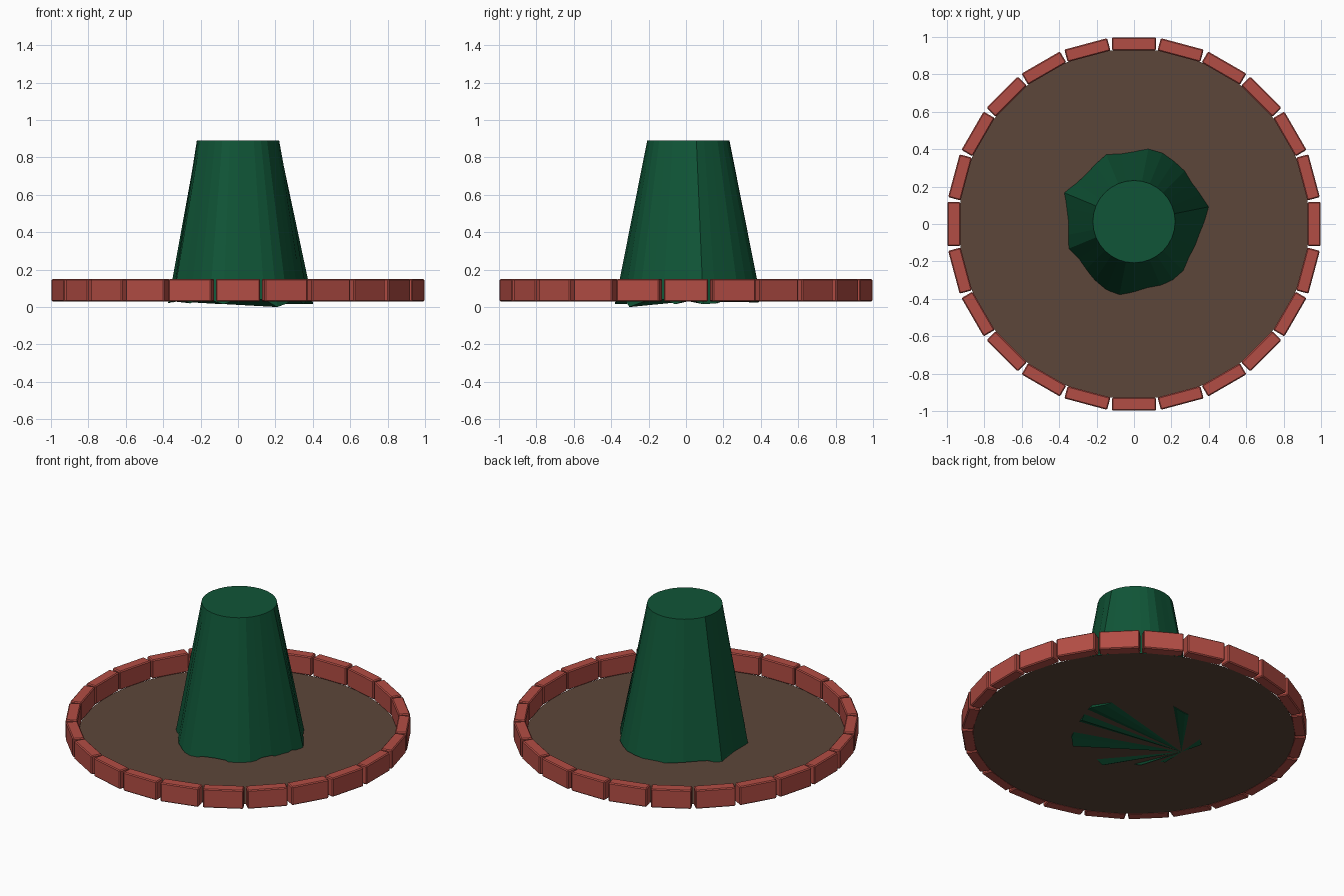
import bpy, bmesh
from math import cos, sin, pi
from mathutils import Matrix, Vector

if "Cube" in bpy.data.objects:
    bpy.data.objects.remove(bpy.data.objects["Cube"])


def material(name, rgb):
    m = bpy.data.materials.new(name)
    m.use_nodes = True
    m.diffuse_color = (*rgb, 1)
    bsdf = next(n for n in m.node_tree.nodes if n.type == 'BSDF_PRINCIPLED')
    bsdf.inputs["Base Color"].default_value = (*rgb, 1)
    return m


def add_object(name, bm, mat):
    me = bpy.data.meshes.new(name)
    bm.normal_update()
    bm.to_mesh(me)
    bm.free()
    me.materials.append(mat)
    ob = bpy.data.objects.new(name, me)
    bpy.context.collection.objects.link(ob)
    return ob


brick_red = material("brick red", (0.45, 0.074, 0.058))
soil_brown = material("soil brown", (0.107, 0.061, 0.041))
leaf_green = material("leaf green", (0.005, 0.091, 0.038))

# Soil disc
bm = bmesh.new()
bmesh.ops.create_circle(bm, cap_ends=True, segments=48, radius=0.936,
                        matrix=Matrix.Translation((0, 0, 0.031)))
add_object("soil", bm, soil_brown)

# Ring of bevelled bricks
BRICKS = 24
for i in range(BRICKS):
    bm = bmesh.new()
    bmesh.ops.create_cube(bm, size=1)
    bmesh.ops.scale(bm, vec=(0.069, 0.237, 0.12), verts=bm.verts)
    bmesh.ops.bevel(bm, geom=bm.edges[:], offset=0.006, segments=1, affect='EDGES')
    brick = add_object(f"brick_{i + 1}", bm, brick_red)
    brick.matrix_world = (Matrix.Rotation(2 * pi * i / BRICKS, 4, 'Z')
                          @ Matrix.Translation((0.9625, 0, 0.09)))

# Tapered bush with a ragged lower rim
rim_radii = [0.375, 0.41, 0.385, 0.372, 0.383, 0.387, 0.397, 0.396,
             0.375, 0.37, 0.388, 0.37, 0.36, 0.37, 0.405, 0.362,
             0.35, 0.357, 0.378, 0.354, 0.362, 0.376, 0.392, 0.401,
             0.375, 0.36, 0.368, 0.379, 0.373, 0.35, 0.35, 0.357]
rim_dips = {1: 0.015, 2: 0.02, 8: 0.025, 9: 0.025, 14: 0.02, 18: 0.024,
            20: 0.02, 23: 0.015, 27: 0.0, 28: 0.02, 31: 0.015}
SIDES = len(rim_radii)
FAN = SIDES // 2
centre = Vector((0, 0.0125, 0))
bm = bmesh.new()
low, high = [], []
for i, r in enumerate(rim_radii):
    a = 2 * pi * i / SIDES
    out = Vector((cos(a), sin(a), 0))
    z = 0.031 if i == FAN else rim_dips.get(i, 0.04)
    low.append(bm.verts.new(centre + out * r + Vector((0, 0, z))))
    high.append(bm.verts.new(centre + out * 0.22 + Vector((0, 0, 0.89))))
for i in range(SIDES):
    j = (i + 1) % SIDES
    bm.faces.new((low[i], low[j], high[j], high[i]))
    if FAN not in (i, j):
        bm.faces.new((low[FAN], low[j], low[i]))
bm.faces.new(high)
add_object("bush", bm, leaf_green)
